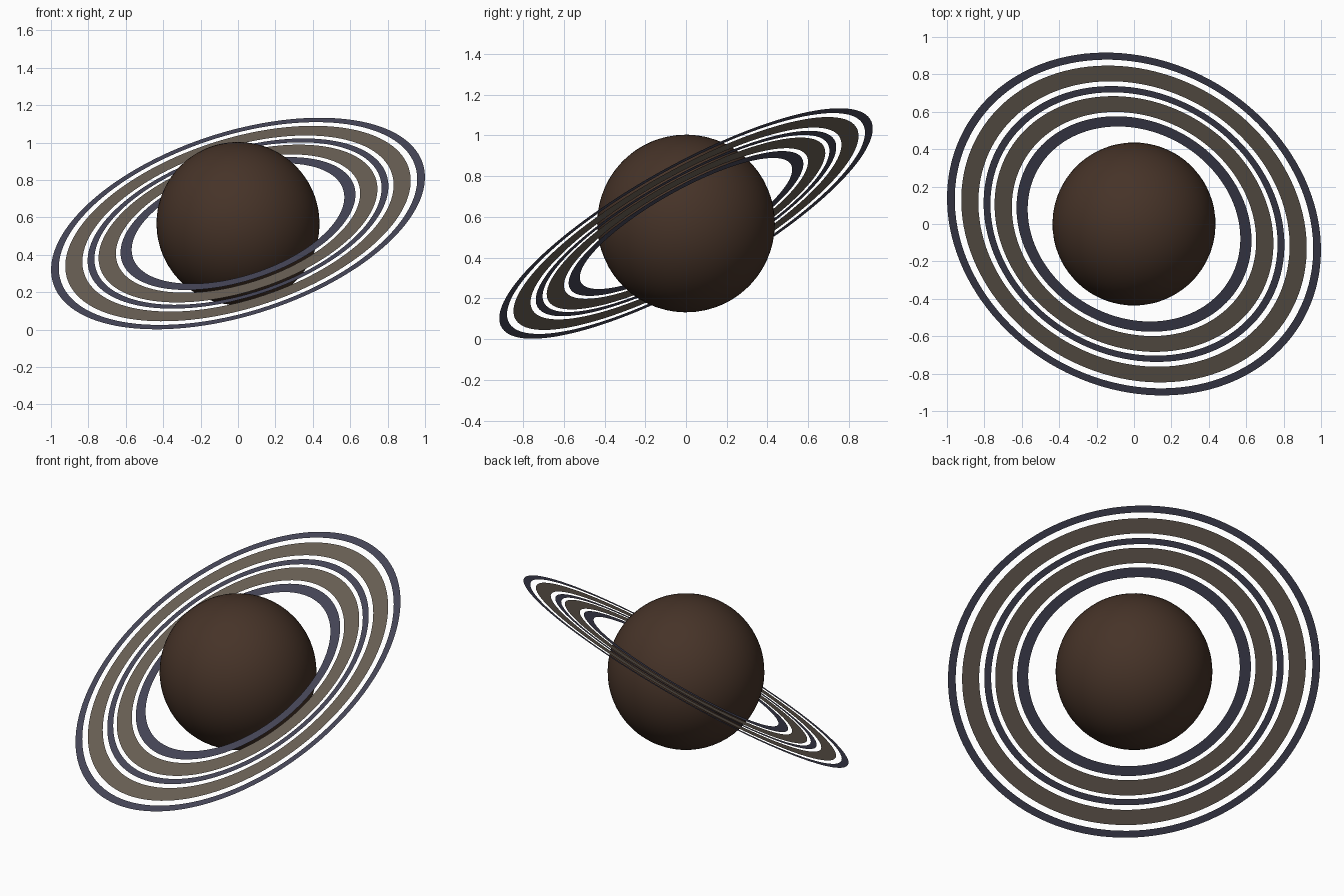
import bpy
import bmesh
from math import cos, sin, tau
from mathutils import Matrix, Vector

if "Cube" in bpy.data.objects:
    bpy.data.objects.remove(bpy.data.objects["Cube"], do_unlink=True)

CENTRE = Vector((0, 0, 0.567))
AXIS = Vector((-0.273, -0.471, 0.839)).normalized()
TILT = Vector((0, 0, 1)).rotation_difference(AXIS).to_matrix().to_4x4()
PLACE = Matrix.Translation(CENTRE) @ TILT
SEGMENTS = 128


def make_material(name, colour):
    mat = bpy.data.materials.new(name)
    mat.use_nodes = True
    mat.diffuse_color = (*colour, 1)
    bsdf = next(n for n in mat.node_tree.nodes if n.type == "BSDF_PRINCIPLED")
    bsdf.inputs["Base Color"].default_value = (*colour, 1)
    bsdf.inputs["Roughness"].default_value = 0.8
    return mat


def add_object(name, bm, mat):
    mesh = bpy.data.meshes.new(name)
    bm.to_mesh(mesh)
    bm.free()
    mesh.materials.append(mat)
    obj = bpy.data.objects.new(name, mesh)
    obj.matrix_world = PLACE
    bpy.context.collection.objects.link(obj)
    return obj


def flat_ring(name, inner, outer, mat):
    bm = bmesh.new()
    loops = [[bm.verts.new((r * cos(tau * i / SEGMENTS), r * sin(tau * i / SEGMENTS), 0))
              for i in range(SEGMENTS)] for r in (inner, outer)]
    a, b = loops
    for i in range(SEGMENTS):
        j = (i + 1) % SEGMENTS
        bm.faces.new((a[i], b[i], b[j], a[j]))
    return add_object(name, bm, mat)


brown = make_material("dark brown", (0.061, 0.033, 0.021))
taupe = make_material("dusty taupe", (0.147, 0.119, 0.093))
slate = make_material("slate blue", (0.061, 0.061, 0.098))

# Globe
bm = bmesh.new()
bmesh.ops.create_uvsphere(bm, u_segments=64, v_segments=32, radius=0.436)
for face in bm.faces:
    face.smooth = True
add_object("planet_globe", bm, brown)

# Concentric flat rings, inside to outside
for name, inner, outer, mat in (
    ("inner_narrow_ring", 0.591, 0.653, slate),
    ("inner_wide_ring", 0.679, 0.775, taupe),
    ("middle_narrow_ring", 0.798, 0.836, slate),
    ("outer_wide_ring", 0.865, 0.960, taupe),
    ("outer_narrow_ring", 0.996, 1.039, slate),
):
    flat_ring(name, inner, outer, mat)
